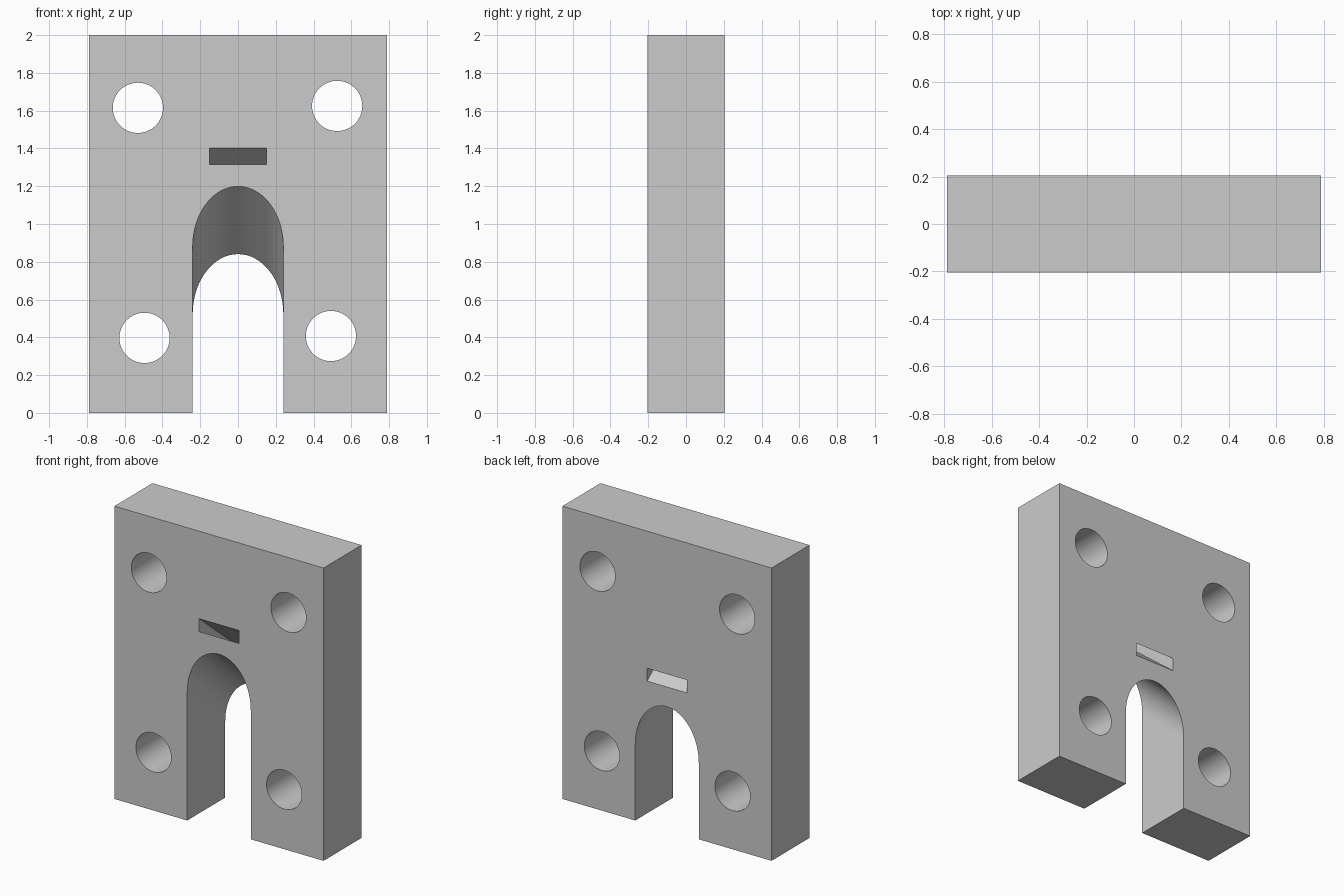
import bpy
import bmesh
from math import sin, cos, pi, hypot

cube = bpy.data.objects.get("Cube")
if cube:
    bpy.data.objects.remove(cube, do_unlink=True)

WIDTH, DEPTH, HEIGHT = 1.58, 0.41, 2.0
SEGMENTS = 64

grey = bpy.data.materials.new("plain_grey")
grey.use_nodes = True
grey.diffuse_color = (0.6, 0.6, 0.6, 1)
grey.node_tree.nodes["Principled BSDF"].inputs["Base Color"].default_value = (0.6, 0.6, 0.6, 1)


def prism(name, profile, depth, drop=0.0):
    """Extrude an (x, z) profile along y; drop lowers it per unit of y."""
    bm = bmesh.new()
    rings = [[bm.verts.new((x, y, z - drop * y)) for x, z in profile]
             for y in (-depth / 2, depth / 2)]
    bm.faces.new(rings[0])
    bm.faces.new(rings[1])
    n = len(profile)
    for i in range(n):
        j = (i + 1) % n
        bm.faces.new((rings[0][i], rings[0][j], rings[1][j], rings[1][i]))
    bmesh.ops.recalc_face_normals(bm, faces=bm.faces)
    mesh = bpy.data.meshes.new(name)
    bm.to_mesh(mesh)
    bm.free()
    mesh.materials.append(grey)
    obj = bpy.data.objects.new(name, mesh)
    bpy.context.collection.objects.link(obj)
    return obj


def rectangle(half_width, bottom, top):
    return [(-half_width, bottom), (half_width, bottom),
            (half_width, top), (-half_width, top)]


def circle(x, z, radius):
    return [(x + radius * cos(2 * pi * i / SEGMENTS),
             z + radius * sin(2 * pi * i / SEGMENTS)) for i in range(SEGMENTS)]


def cut(target, cutter):
    cutter.hide_render = True
    mod = target.modifiers.new(cutter.name, 'BOOLEAN')
    mod.operation = 'DIFFERENCE'
    mod.solver = 'EXACT'
    mod.object = cutter
    bpy.ops.object.select_all(action='DESELECT')
    bpy.context.view_layer.objects.active = target
    target.select_set(True)
    bpy.ops.object.modifier_apply(modifier=mod.name)
    bpy.data.objects.remove(cutter, do_unlink=True)


# Slab
block = prism("mounting_block", rectangle(WIDTH / 2, 0, HEIGHT), DEPTH)

# Arched channel, a round bore sloping down towards the back
radius, slope = 0.24, 0.875
rise = radius * hypot(1, slope)
spring = 1.02 - rise
half = SEGMENTS // 2
arch = [(-radius, -1), (radius, -1)]
arch += [(radius * cos(pi * i / half), spring + rise * sin(pi * i / half))
         for i in range(half + 1)]
cut(block, prism("arch_cutter", arch, DEPTH + 0.2, slope))

# Narrow slot sloping down towards the back
cut(block, prism("slot_cutter", rectangle(0.15, 1.145, 1.233), DEPTH + 0.2, 0.825))

# Four straight bolt holes
for x, z in [(-0.53, 1.615), (0.525, 1.625), (-0.495, 0.397), (0.492, 0.407)]:
    cut(block, prism("bolt_hole_cutter", circle(x, z, 0.133), DEPTH + 0.2))
